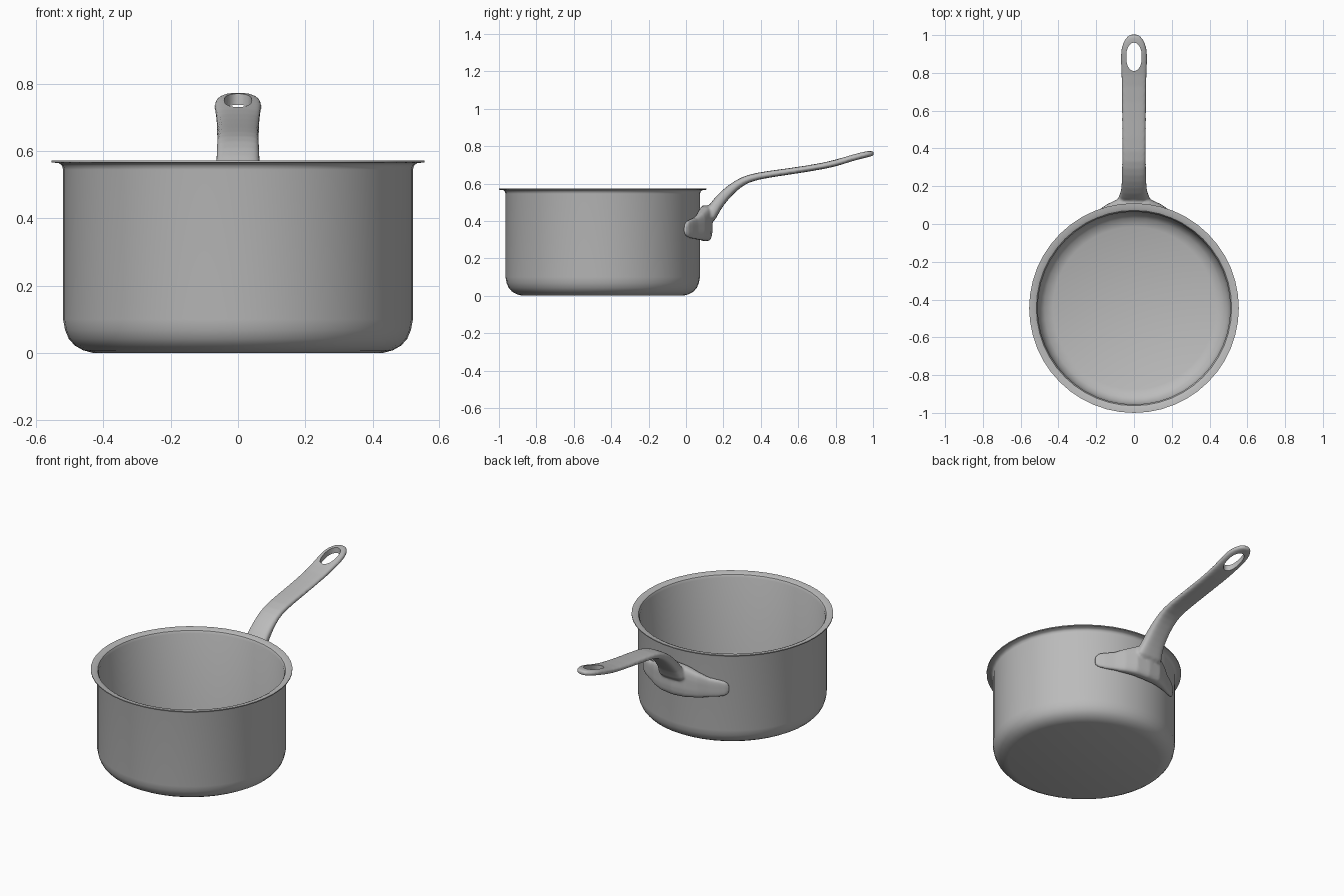
import bpy, bmesh, math
from mathutils import Vector

old = bpy.data.objects.get("Cube")
if old:
    bpy.data.objects.remove(old, do_unlink=True)

CY = -0.445     # centre of the pan along y

steel = bpy.data.materials.new("brushed steel")
steel.use_nodes = True
steel.diffuse_color = (0.5, 0.5, 0.5, 1)
steel.node_tree.nodes["Principled BSDF"].inputs["Base Color"].default_value = (0.5, 0.5, 0.5, 1)


def make_object(name, bm):
    bmesh.ops.recalc_face_normals(bm, faces=bm.faces)
    mesh = bpy.data.meshes.new(name)
    bm.to_mesh(mesh)
    bm.free()
    mesh.materials.append(steel)
    ob = bpy.data.objects.new(name, mesh)
    bpy.context.collection.objects.link(ob)
    return ob


def select_only(ob):
    bpy.ops.object.select_all(action='DESELECT')
    ob.select_set(True)
    bpy.context.view_layer.objects.active = ob


def apply_modifier(ob, kind, **settings):
    mod = ob.modifiers.new(kind.title(), kind)
    for key, value in settings.items():
        setattr(mod, key, value)
    select_only(ob)
    bpy.ops.object.modifier_apply(modifier=mod.name)


def loft(bm, rings):
    """Skin a closed tube through rings of points and cap both ends."""
    loops = [[bm.verts.new(p) for p in ring] for ring in rings]
    n = len(loops[0])
    for a, b in zip(loops, loops[1:]):
        for i in range(n):
            j = (i + 1) % n
            bm.faces.new((a[i], a[j], b[j], b[i]))
    bm.faces.new(loops[0])
    bm.faces.new(loops[-1])


def rounded(n=16, power=0.6):
    """Unit rounded rectangle."""
    for i in range(n):
        t = 2 * math.pi * (i + 0.5) / n
        c, s = math.cos(t), math.sin(t)
        yield math.copysign(abs(c) ** power, c), math.copysign(abs(s) ** power, s)


# Pan body: one thin-walled profile turned about the pan axis
outer = [(0, 0), (0.43, 0), (0.46, 0.008), (0.485, 0.022), (0.503, 0.042), (0.514, 0.068),
         (0.52, 0.1), (0.52, 0.545), (0.523, 0.557), (0.532, 0.564), (0.555, 0.567)]
inner = [(0.555, 0.573), (0.53, 0.571), (0.517, 0.565), (0.51, 0.55), (0.51, 0.1),
         (0.497, 0.056), (0.474, 0.03), (0.43, 0.012), (0, 0.012)]
bm = bmesh.new()
verts = [bm.verts.new((r, 0, z)) for r, z in outer + inner]
edges = [bm.edges.new(pair) for pair in zip(verts, verts[1:])]
bmesh.ops.spin(bm, geom=verts + edges, cent=(0, 0, 0), axis=(0, 0, 1),
               angle=2 * math.pi, steps=48)
bmesh.ops.remove_doubles(bm, verts=bm.verts, dist=0.0001)
bmesh.ops.translate(bm, verts=bm.verts, vec=(0, CY, 0))
body = make_object("pan_body", bm)
select_only(body)
bpy.ops.object.shade_smooth_by_angle(angle=math.radians(40))

# Handle shaft: y, z, half width, half thickness along its bend
shaft = [(0.12, 0.40, 0.10, 0.034), (0.14, 0.45, 0.078, 0.034), (0.18, 0.51, 0.068, 0.032),
         (0.24, 0.57, 0.065, 0.027), (0.30, 0.613, 0.064, 0.022), (0.37, 0.64, 0.064, 0.019),
         (0.55, 0.664, 0.064, 0.017), (0.75, 0.695, 0.065, 0.017), (0.84, 0.721, 0.071, 0.018),
         (0.91, 0.743, 0.073, 0.018), (0.96, 0.755, 0.06, 0.017), (0.99, 0.76, 0.04, 0.015),
         (1.005, 0.762, 0.02, 0.012)]
rings = []
for i, (y, z, w, t) in enumerate(shaft):
    a, b = shaft[max(i - 1, 0)], shaft[min(i + 1, len(shaft) - 1)]
    along = Vector((0, b[0] - a[0], b[1] - a[1])).normalized()
    up = Vector((1, 0, 0)).cross(along)
    rings.append([Vector((w * c, y, z)) + up * t * s for c, s in rounded()])
bm = bmesh.new()
loft(bm, rings)
handle = make_object("handle", bm)
apply_modifier(handle, 'SUBSURF', levels=1)

# Mounting wings: angle, bottom, top, outer radius, mirrored round the wall
wing = [(0, 0.29, 0.485, 0.588), (8, 0.293, 0.475, 0.585), (15, 0.297, 0.445, 0.567),
        (21, 0.303, 0.42, 0.548), (27, 0.307, 0.41, 0.541), (31, 0.315, 0.40, 0.537),
        (33, 0.33, 0.38, 0.53)]
stations = [(-a, *rest) for a, *rest in reversed(wing[1:])] + wing
rings = []
for deg, low, high, far in stations:
    a, near = math.radians(deg), 0.513
    ring = []
    for c, s in rounded():
        r = (near + far) / 2 + c * (far - near) / 2
        z = (low + high) / 2 + s * (high - low) / 2
        ring.append((r * math.sin(a), CY + r * math.cos(a), z))
    rings.append(ring)
bm = bmesh.new()
loft(bm, rings)
mount = make_object("mount", bm)

# Fuse the mount and shaft into one smooth casting
select_only(handle)
mount.select_set(True)
bpy.ops.object.join()
apply_modifier(handle, 'REMESH', mode='VOXEL', voxel_size=0.007)
apply_modifier(handle, 'SMOOTH', factor=0.5, iterations=6)

# Hanging hole: an oval cut through the end of the handle
bm = bmesh.new()
bmesh.ops.create_cone(bm, cap_ends=True, segments=32, radius1=1, radius2=1, depth=0.3)
for v in bm.verts:
    v.co.x *= 0.041
    v.co.y = 0.885 + 0.075 * math.copysign(abs(v.co.y) ** 0.85, v.co.y)
    v.co.z += 0.74
cutter = make_object("hole_cutter", bm)
cutter.hide_render = True
apply_modifier(handle, 'BOOLEAN', operation='DIFFERENCE', object=cutter, solver='EXACT')
bpy.data.objects.remove(cutter, do_unlink=True)
select_only(handle)
bpy.ops.object.shade_smooth_by_angle(angle=math.radians(50))
